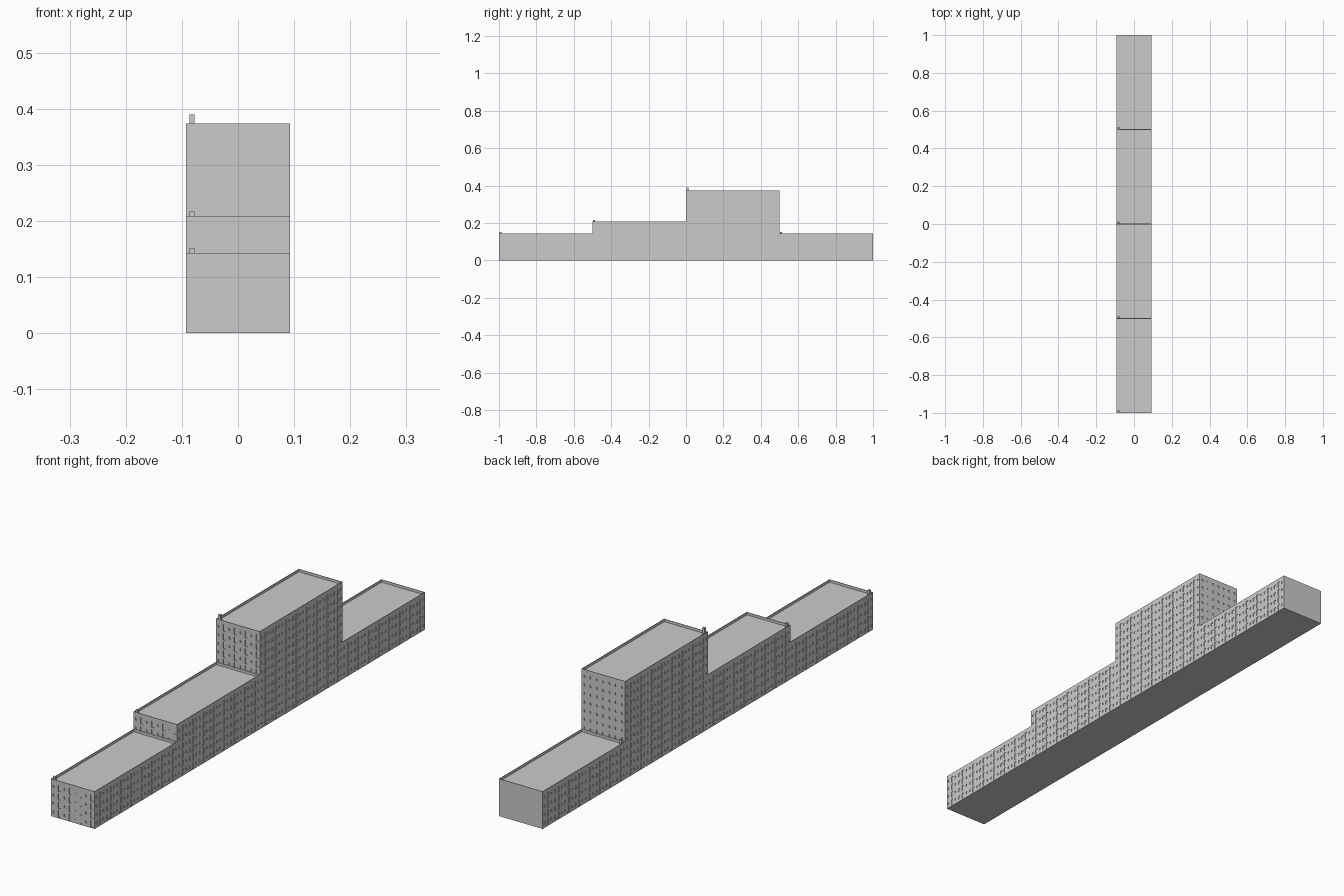
import bpy, bmesh
from mathutils import Vector

if "Cube" in bpy.data.objects:
    bpy.data.objects.remove(bpy.data.objects["Cube"])

W = 0.0925        # half width of every block
FLOOR = 0.033     # storey height
RIM = 0.010       # parapet height
THICK = 0.002     # parapet thickness
DEPTH = 0.0025    # window recess

# Window kinds: width, sill height, opening height
SMALL = (0.006, 0.014, 0.009)
WIDE = (0.011, 0.010, 0.014)
BALCONY = (0.010, 0.004, 0.025)
LONG_BAYS = [SMALL, BALCONY, SMALL, WIDE, BALCONY, SMALL] * 4
FRONT_BAYS = [SMALL, BALCONY, SMALL, BALCONY, SMALL, BALCONY, SMALL, BALCONY]
BACK_BAYS = [SMALL] * 7


def quad(bm, *pts):
    bm.faces.new([bm.verts.new(p) for p in pts])


def facade(bm, start, end, height, bays):
    """Wall from start to end (outside on the right) with recessed openings."""
    start, end = Vector(start), Vector(end)
    length = (end - start).length
    d = (end - start).normalized()
    inward = Vector((-d.y, d.x, 0))

    def p(u, z, depth=0.0):
        return start + d * u + inward * depth + Vector((0, 0, z))

    def panel(u0, u1, z0, z1, depth=0.0):
        quad(bm, p(u0, z0, depth), p(u1, z0, depth), p(u1, z1, depth), p(u0, z1, depth))

    u = 0.0
    for i, (w, sill, h) in enumerate(bays):
        a = (i + 0.5) * length / len(bays) - w / 2
        b = a + w
        panel(u, a, 0, height)
        z = 0.0
        for n in range(round((height - RIM) / FLOOR)):
            lo = n * FLOOR + sill
            hi = lo + h
            panel(a, b, z, lo)
            panel(a, b, lo, hi, DEPTH)
            # reveals round the opening
            corners = [(a, lo), (b, lo), (b, hi), (a, hi)]
            for (u0, z0), (u1, z1) in zip(corners, corners[1:] + corners[:1]):
                quad(bm, p(u0, z0), p(u1, z1), p(u1, z1, DEPTH), p(u0, z0, DEPTH))
            z = hi
        panel(a, b, z, height)
        u = b
    panel(u, length, 0, height)


def finish(bm, name):
    bmesh.ops.remove_doubles(bm, verts=bm.verts[:], dist=1e-6)
    mesh = bpy.data.meshes.new(name)
    bm.to_mesh(mesh)
    bm.free()
    obj = bpy.data.objects.new(name, mesh)
    bpy.context.collection.objects.link(obj)


def block(name, y0, height, vent_top, back_bays):
    y1 = y0 + 0.5
    outer = [(-W, y0, 0), (W, y0, 0), (W, y1, 0), (-W, y1, 0)]
    t = THICK
    inner = [(-W + t, y0 + t, 0), (W - t, y0 + t, 0), (W - t, y1 - t, 0), (-W + t, y1 - t, 0)]
    at = lambda pt, z: (pt[0], pt[1], z)
    bm = bmesh.new()
    # four walls, floor and sunken roof
    for i, bays in enumerate([FRONT_BAYS, LONG_BAYS, back_bays, LONG_BAYS]):
        j = (i + 1) % 4
        facade(bm, outer[i], outer[j], height, bays)
        quad(bm, at(outer[i], height), at(outer[j], height), at(inner[j], height), at(inner[i], height))
        quad(bm, at(inner[i], height), at(inner[j], height),
             at(inner[j], height - RIM), at(inner[i], height - RIM))
    quad(bm, *reversed(outer))
    quad(bm, *[at(c, height - RIM) for c in inner])
    finish(bm, name)

    # roof vent in the front left corner
    z0 = height - RIM
    bm = bmesh.new()
    bmesh.ops.create_cube(bm, size=1)
    bmesh.ops.scale(bm, vec=(0.009, 0.009, vent_top - z0), verts=bm.verts[:])
    bmesh.ops.translate(bm, vec=(-0.082, y0 + 0.008, (vent_top + z0) / 2), verts=bm.verts[:])
    finish(bm, name + "_roof_vent")


block("front_low_block", -1.0, 0.143, 0.152, [])
block("middle_block", -0.5, 0.209, 0.217, [])
block("tower_block", 0.0, 0.374, 0.390, BACK_BAYS)
block("rear_low_block", 0.5, 0.143, 0.152, [])
